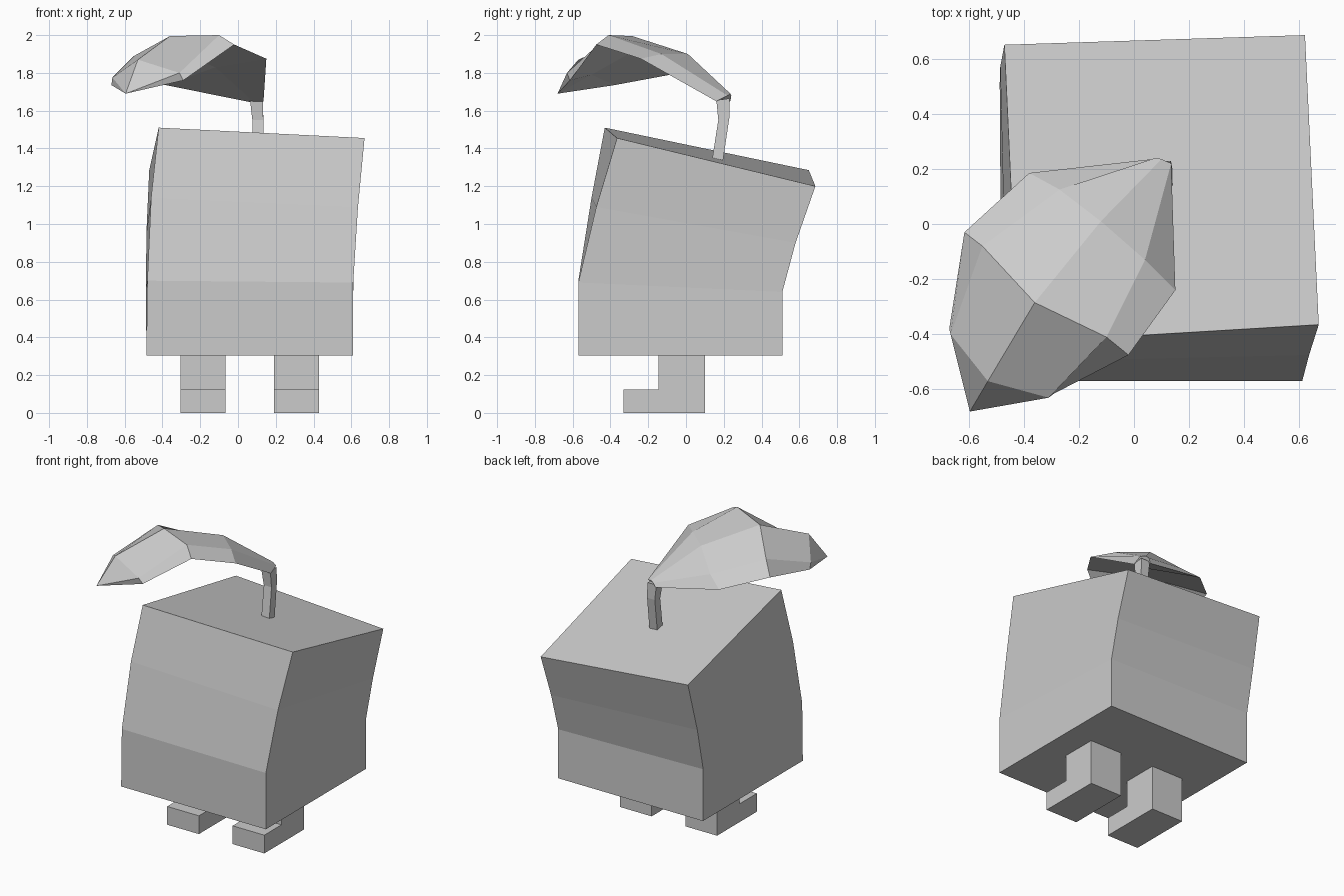
import bpy, bmesh
from mathutils import Vector


def finish(name, bm):
    bmesh.ops.recalc_face_normals(bm, faces=bm.faces)
    mesh = bpy.data.meshes.new(name)
    bm.to_mesh(mesh)
    bm.free()
    obj = bpy.data.objects.new(name, mesh)
    bpy.context.collection.objects.link(obj)
    return obj


def loft(name, rings, tip=None):
    """Skin closed cross-sections, capping the ends or closing to a tip."""
    bm = bmesh.new()
    rows = [[bm.verts.new(p) for p in ring] for ring in rings]
    n = len(rows[0])
    for a, b in zip(rows, rows[1:]):
        for i in range(n):
            j = (i + 1) % n
            bm.faces.new((a[i], a[j], b[j], b[i]))
    bm.faces.new(rows[0])
    if tip:
        t = bm.verts.new(tip)
        for i in range(n):
            bm.faces.new((rows[-1][i], rows[-1][(i + 1) % n], t))
    else:
        bm.faces.new(rows[-1])
    return finish(name, bm)


def prism(name, profile, x0, x1):
    """Extrude a side (y, z) profile along x."""
    return loft(name, [[(x, y, z) for y, z in profile] for x in (x0, x1)])


# Leaning box body: corners run front-left, front-right, back-right, back-left
loft("body", [
    [(-0.485, -0.57, 0.305), (0.61, -0.57, 0.305), (0.61, 0.51, 0.305), (-0.485, 0.51, 0.305)],
    [(-0.48, -0.57, 0.70), (0.61, -0.57, 0.69), (0.61, 0.51, 0.64), (-0.487, 0.51, 0.66)],
    [(-0.46, -0.50, 1.14), (0.635, -0.475, 1.09), (0.615, 0.58, 0.90), (-0.485, 0.57, 0.95)],
    [(-0.42, -0.43, 1.51), (0.67, -0.365, 1.455), (0.62, 0.685, 1.20), (-0.47, 0.65, 1.285)],
])

# Boot-shaped legs
boot = [(-0.33, 0), (0.10, 0), (0.10, 0.31), (-0.145, 0.31), (-0.145, 0.125), (-0.33, 0.125)]
for side, x in (("left", -0.305), ("right", 0.19)):
    prism(side + "_leg", boot, x, x + 0.24)

# Four-sided bent stem
stem = []
for x, y, z, r in ((0.11, 0.165, 1.33, 0.03), (0.105, 0.20, 1.56, 0.029), (0.098, 0.195, 1.665, 0.034)):
    stem.append([(x - r, y - r, z - 0.01), (x + r, y - r, z - 0.01), (x + r, y + r, z), (x - r, y + r, z)])
loft("stem", stem)

# Folded leaf: left rim, left shoulder, ridge, right shoulder, right rim, underside
loft("leaf", [
    [(0.065, 0.235, 1.65), (0.08, 0.24, 1.68), (0.10, 0.235, 1.69),
     (0.135, 0.22, 1.68), (0.135, 0.16, 1.65), (0.09, 0.17, 1.64)],
    [(-0.38, 0.185, 1.735), (-0.27, 0.125, 1.79), (-0.12, 0.01, 1.90),
     (0.04, -0.13, 1.90), (0.15, -0.24, 1.875), (-0.12, -0.01, 1.83)],
    [(-0.615, -0.03, 1.80), (-0.55, -0.08, 1.89), (-0.36, -0.285, 1.995),
     (-0.10, -0.41, 2.0), (-0.02, -0.475, 1.95), (-0.34, -0.27, 1.92)],
    [(-0.67, -0.38, 1.735), (-0.665, -0.40, 1.775), (-0.53, -0.57, 1.87),
     (-0.31, -0.63, 1.80), (-0.29, -0.615, 1.76), (-0.50, -0.50, 1.79)],
], tip=(-0.595, -0.68, 1.69))
